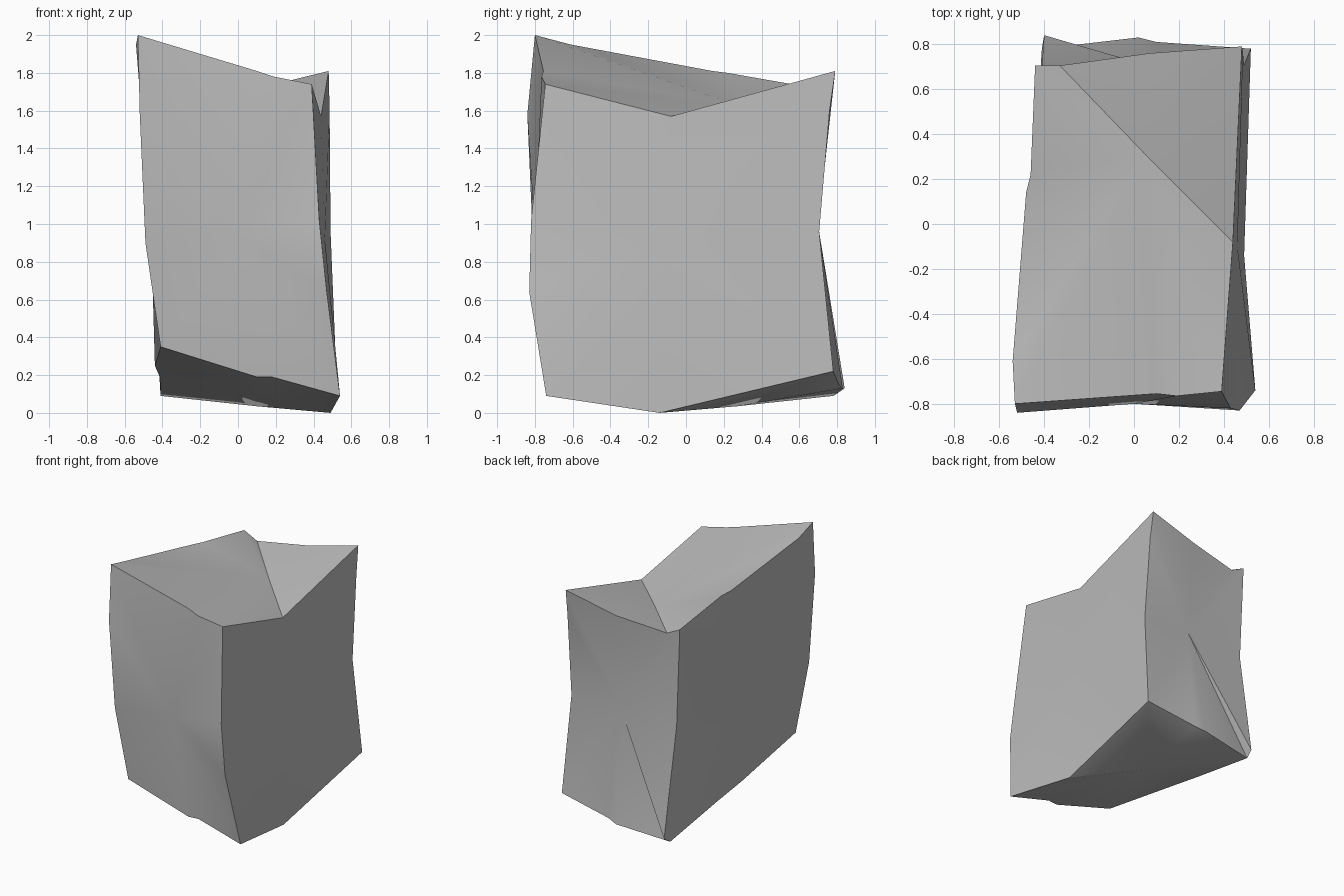
import bpy
import bmesh
import math

cube = bpy.data.objects.get("Cube")
if cube:
    bpy.data.objects.remove(cube, do_unlink=True)

# Corners of the block: f/b = front/back, n/p = -x/+x side, t/l = top/low
corners = {
    "fnt": (-.53, -.80, 2.0), "fpt": (.39, -.745, 1.74),
    "bnt": (-.44, .705, 1.715), "bpt": (.48, .79, 1.81),
    "fnl": (-.41, -.76, .35), "fpl": (.54, -.74, .09),
    "bnl": (-.41, .78, .09), "bpl": (.52, .78, .22),
}

# Chipped kinks along each edge, listed from the first corner to the second
kinks = {
    ("fnt", "fpt"): [(.10, -.755, 1.81), (.19, -.765, 1.78)],
    ("fpt", "bpt"): [(.44, -.08, 1.57)],
    ("bpt", "bnt"): [(.07, .76, 1.71), (-.33, .705, 1.66)],
    ("bnt", "fnt"): [(-.46, .22, 1.80), (-.48, .14, 1.81), (-.54, -.61, 1.95)],
    ("fnl", "fpl"): [(.10, -.75, .19), (.18, -.74, .19)],
    ("fpl", "bpl"): [(.49, -.14, 0)],
    ("bpl", "bnl"): [(.10, .81, .15), (.02, .83, .13)],
    ("bnl", "fnl"): [(-.41, .22, .18), (-.44, -.06, .25)],
    ("fnt", "fnl"): [(-.52, -.84, 1.58), (-.49, -.81, .90)],
    ("fpt", "fpl"): [(.43, -.82, 1.02), (.47, -.83, .64)],
    ("bnt", "bnl"): [(-.41, .70, .96), (-.40, .84, .13)],
    ("bpt", "bpl"): [(.485, .76, 1.6), (.49, .705, .96)],
}

# Each side: its loop of corners and its dented or raised middle point
sides = [
    (("fnt", "fpt", "bpt", "bnt"), (.05, .31, 1.615)),
    (("fnl", "fpl", "bpl", "bnl"), (.10, .27, .035)),
    (("fnt", "fpt", "fpl", "fnl"), (0, -.80, .95)),
    (("bnt", "bpt", "bpl", "bnl"), (.08, .70, .99)),
    (("fpt", "bpt", "bpl", "fpl"), (.46, -.10, .92)),
    (("fnt", "bnt", "bnl", "fnl"), (-.46, 0, .95)),
]

bm = bmesh.new()
corner_verts = {name: bm.verts.new(co) for name, co in corners.items()}
edge_verts = {pair: [bm.verts.new(co) for co in points]
              for pair, points in kinks.items()}


def edge_run(start, end):
    """Vertices from one corner up to, but not including, the next."""
    if (start, end) in edge_verts:
        between = edge_verts[start, end]
    else:
        between = edge_verts[end, start][::-1]
    return [corner_verts[start]] + between


def fan_side(loop, middle):
    """Fill one side with triangles spreading from its middle point."""
    outline = []
    for i, name in enumerate(loop):
        outline += edge_run(name, loop[(i + 1) % len(loop)])
    hub = bm.verts.new(middle)
    for i, vert in enumerate(outline):
        face = bm.faces.new((hub, vert, outline[(i + 1) % len(outline)]))
        face.smooth = True


for loop, middle in sides:
    fan_side(loop, middle)
bmesh.ops.recalc_face_normals(bm, faces=bm.faces[:])

mesh = bpy.data.meshes.new("stone_block")
bm.to_mesh(mesh)
bm.free()
stone = bpy.data.objects.new("stone_block", mesh)
bpy.context.collection.objects.link(stone)

# Plain grey stone
grey = bpy.data.materials.new("stone_grey")
grey.use_nodes = True
colour = (.5, .5, .5, 1)
grey.diffuse_color = colour
grey.node_tree.nodes["Principled BSDF"].inputs["Base Color"].default_value = colour
mesh.materials.append(grey)

# Soft faces with crisp block edges
bpy.ops.object.select_all(action="DESELECT")
stone.select_set(True)
bpy.context.view_layer.objects.active = stone
bpy.ops.object.shade_smooth_by_angle(angle=math.radians(28))
